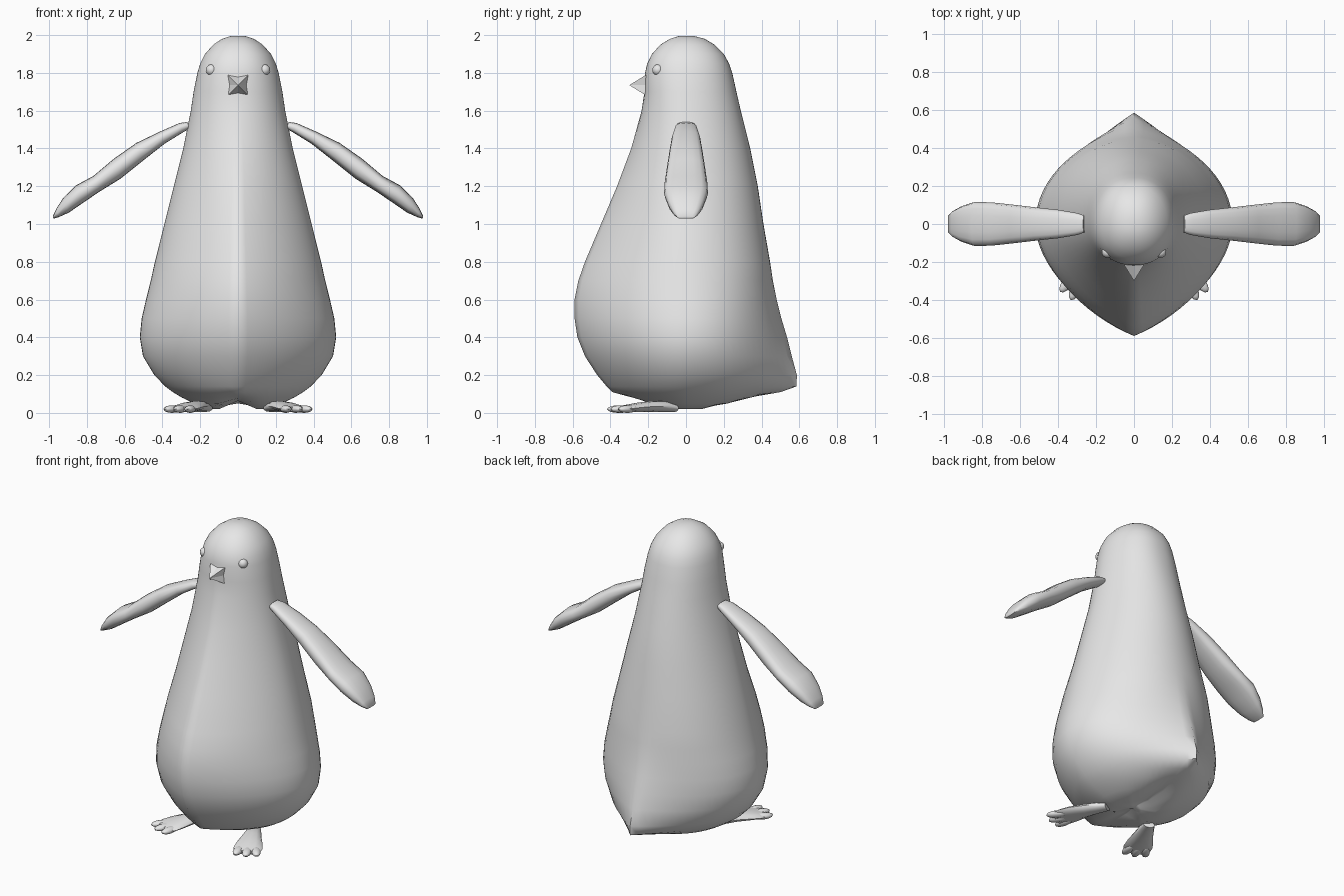
import bpy
import bmesh
from math import sin, cos, pi, radians
from mathutils import Vector, Matrix

default_cube = bpy.data.objects.get("Cube")
if default_cube:
    bpy.data.objects.remove(default_cube, do_unlink=True)

grey = bpy.data.materials.new("light_grey")
grey.use_nodes = True
colour = (0.8, 0.8, 0.8, 1)
grey.diffuse_color = colour
grey.node_tree.nodes["Principled BSDF"].inputs["Base Color"].default_value = colour


def finish(bm, name, smooth_angle=None):
    """Turn a bmesh into a named object with the shared material."""
    bmesh.ops.recalc_face_normals(bm, faces=bm.faces)
    mesh = bpy.data.meshes.new(name)
    bm.to_mesh(mesh)
    bm.free()
    mesh.materials.append(grey)
    obj = bpy.data.objects.new(name, mesh)
    bpy.context.collection.objects.link(obj)
    if smooth_angle:
        bpy.ops.object.select_all(action='DESELECT')
        obj.select_set(True)
        bpy.context.view_layer.objects.active = obj
        bpy.ops.object.shade_smooth_by_angle(angle=radians(smooth_angle))
    return obj


def loft(bm, rings):
    """Skin a list of closed rings and cap both ends."""
    loops = [[bm.verts.new(p) for p in ring] for ring in rings]
    n = len(loops[0])
    for a, b in zip(loops, loops[1:]):
        for i in range(n):
            j = (i + 1) % n
            bm.faces.new((a[i], a[j], b[j], b[i]))
    for end in (loops[0], loops[-1]):
        middle = sum((v.co for v in end), Vector()) / n
        centre = bm.verts.new(middle)
        for i in range(n):
            bm.faces.new((end[i], end[(i + 1) % n], centre))


def clamp(value):
    return max(0.0, min(1.0, value))


# Body: height, half width, front depth, back depth
BODY = [
    (.02, .05, .03, .03), (.02, .14, .1, .12), (.05, .23, .24, .25),
    (.08, .295, .32, .38), (.11, .345, .39, .5), (.14, .385, .42, .585),
    (.2, .443, .47, .587), (.3, .503, .535, .56), (.4, .52, .575, .535),
    (.5, .51, .59, .505), (.6, .487, .59, .48), (.7, .462, .57, .46),
    (.8, .44, .535, .445), (1, .39, .45, .41), (1.2, .34, .365, .38),
    (1.4, .29, .29, .34), (1.6, .25, .235, .29), (1.7, .235, .22, .267),
    (1.8, .215, .217, .245), (1.85, .2, .205, .228), (1.9, .175, .18, .2),
    (1.95, .13, .135, .15), (1.98, .085, .085, .1), (1.996, .035, .035, .04),
]


def body_ring(z, width, front, back, count=64):
    """Oval with a keel down the belly and a narrow tail behind."""
    keel = .35 * clamp((1.75 - z) * 1.4)
    # The rump keeps its own depth, the tail sticks out of it
    rump = min(back, .45, .25 + 1.1 * z) / back
    power = 2 + .25 * clamp(4 * z - 5.6)
    ring = []
    for i in range(count):
        s, c = sin(2 * pi * i / count), cos(2 * pi * i / count)
        oval = (1 - abs(s) ** power) ** .5
        if c > 0:
            y = back * (rump * oval + (1 - rump) * (1 - abs(s)) ** 2.2)
        else:
            y = -front * ((1 - keel) * oval + keel * (1 - abs(s)))
        x = width * s
        # Hollow between the legs
        lift = .55 * clamp(1 - abs(x) / .1) * max(0, .1 - z)
        ring.append((x, y, z + lift))
    return ring


bm = bmesh.new()
loft(bm, [body_ring(*row) for row in BODY])
finish(bm, "body", 50)

# Flipper: x, upper z, lower z, half width
FLIPPER = [
    (.262, 1.54, 1.505, .045), (.3, 1.535, 1.485, .058),
    (.4, 1.49, 1.425, .075), (.52, 1.43, 1.335, .088),
    (.64, 1.345, 1.24, .102), (.75, 1.255, 1.17, .114),
    (.84, 1.205, 1.11, .116), (.91, 1.14, 1.06, .093),
    (.955, 1.08, 1.037, .068), (.979, 1.04, 1.028, .045),
]


def flipper(name, side):
    rings = []
    for x, top, low, half in FLIPPER:
        mid, thick = (top + low) / 2, (top - low) / 2
        ring = []
        for i in range(16):
            s, c = sin(pi * i / 8), cos(pi * i / 8)
            # Squared oval, leaning across the slope of the arm
            flat = abs(s) ** .6 * (1 if s > 0 else -1)
            ring.append((side * (x + .35 * thick * flat), half * c, mid + thick * flat))
        rings.append(ring)
    bm = bmesh.new()
    loft(bm, rings)
    finish(bm, name, 50)


# Foot: distance from heel, half width, top height
FOOT = [(0, .035, .045), (.06, .046, .062), (.14, .06, .064),
        (.22, .08, .055), (.28, .088, .044), (.33, .078, .032)]


def foot(name, side):
    heel = Vector((.165, -.055, 0))
    ahead = Vector((.44, -.9, 0)).normalized()
    across = Vector((-ahead.y, ahead.x, 0))
    rings = []
    for along, half, top in FOOT:
        ring = []
        for i in range(12):
            a = pi * i / 6
            p = heel + ahead * along + across * half * cos(a)
            p.z = (top + .006) / 2 + (top - .006) / 2 * sin(a)
            ring.append(p)
        rings.append(ring)
    bm = bmesh.new()
    loft(bm, rings)
    # Three splayed toes
    for k in (-1, 0, 1):
        centre = heel + ahead * (.322 - .012 * abs(k)) + across * .054 * k
        centre.z = .02
        turn = Matrix.Rotation(ahead.to_2d().angle_signed(Vector((1, 0))) + .22 * k, 4, 'Z')
        shape = Matrix.Diagonal((.062, .028, .02, 1))
        bmesh.ops.create_uvsphere(bm, u_segments=12, v_segments=8, radius=1,
                                  matrix=Matrix.Translation(centre) @ turn @ shape)
    bmesh.ops.scale(bm, vec=(side, 1, 1), verts=bm.verts)
    finish(bm, name, 50)


def eye(name, side):
    bm = bmesh.new()
    bmesh.ops.create_uvsphere(bm, u_segments=20, v_segments=12, radius=.03,
                              matrix=Matrix.Translation((side * .14, -.148, 1.815)))
    finish(bm, name, 60)


for label, side in (("left", 1), ("right", -1)):
    flipper(label + "_flipper", side)
    foot(label + "_foot", side)
    eye(label + "_eye", side)

# Beak: faceted pyramid on a pinched square base
bm = bmesh.new()
tip = bm.verts.new((0, -.3, 1.735))
rim = []
for i in range(8):
    a = pi / 4 * i
    reach = .077 if i % 2 else .046
    rim.append(bm.verts.new((reach * cos(a), -.212, 1.735 + reach * sin(a))))
root = bm.verts.new((0, -.19, 1.735))
for i in range(8):
    for point in (tip, root):
        bm.faces.new((rim[i], rim[(i + 1) % 8], point))
finish(bm, "beak")
